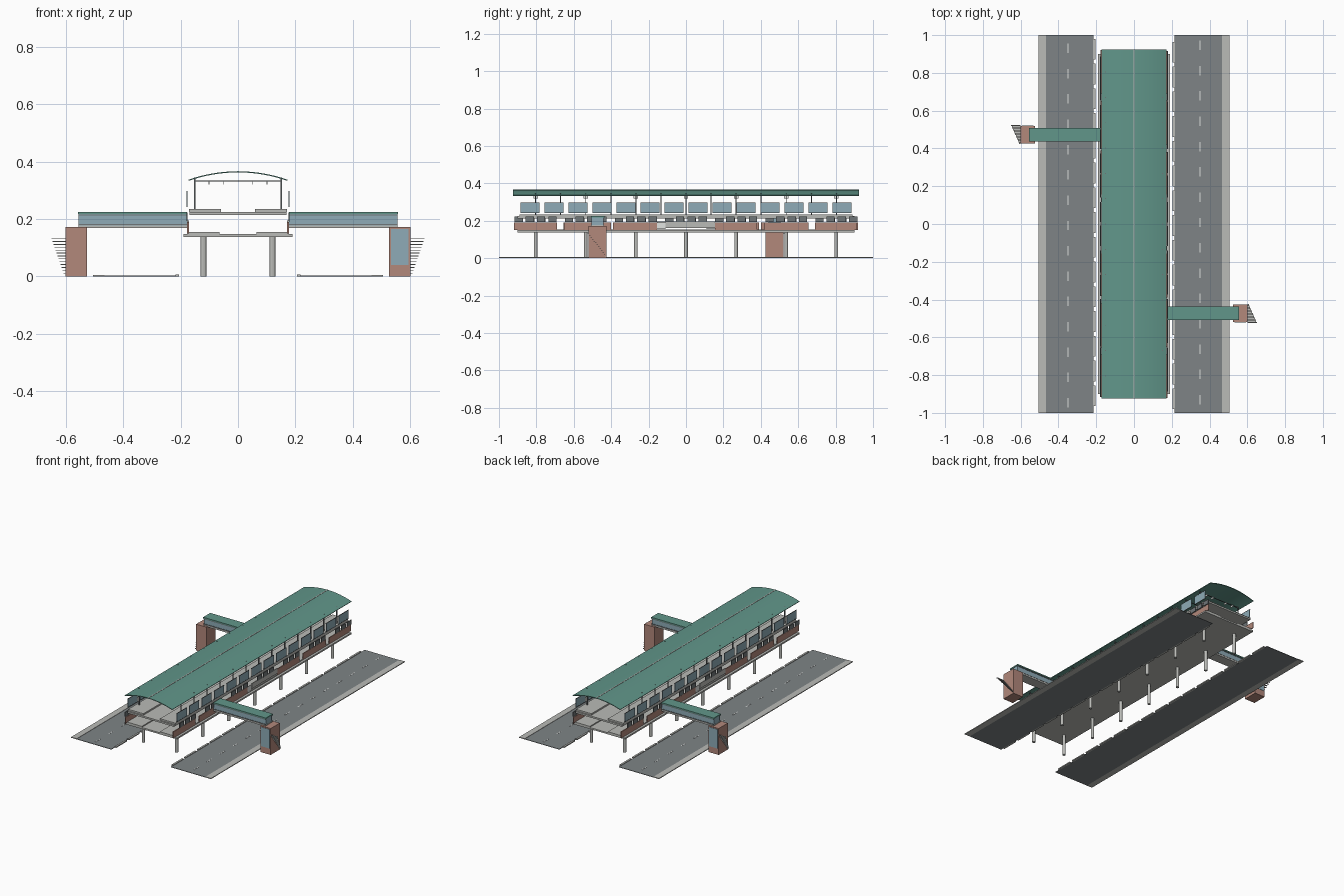
import bpy, bmesh, math
from mathutils import Matrix

if "Cube" in bpy.data.objects:
    bpy.data.objects.remove(bpy.data.objects["Cube"])


def srgb(c):
    return tuple(((v / 255 + 0.055) / 1.055) ** 2.4 for v in c) + (1.0,)


def material(name, rgb):
    m = bpy.data.materials.new(name)
    m.diffuse_color = srgb(rgb)
    m.use_nodes = True
    m.node_tree.nodes["Principled BSDF"].inputs["Base Color"].default_value = m.diffuse_color
    return m


GREEN = material("roof green", (97, 150, 138))
BRICK = material("brick", (178, 136, 123))
GLASS = material("blue glass", (142, 171, 183))
ASPHALT = material("asphalt", (126, 132, 134))
CONCRETE = material("concrete", (186, 187, 183))
STEEL = material("steel grey", (112, 118, 120))
WHITE = material("white paint", (225, 227, 225))


def finish(name, bm, mat):
    bmesh.ops.recalc_face_normals(bm, faces=bm.faces)
    mesh = bpy.data.meshes.new(name)
    bm.to_mesh(mesh)
    bm.free()
    mesh.materials.append(mat)
    ob = bpy.data.objects.new(name, mesh)
    bpy.context.collection.objects.link(ob)
    return ob


def boxes(name, mat, items, turned=False):
    """Boxes as (x0, x1, y0, y1, z0, z1); turned adds the half-turn copy."""
    bm = bmesh.new()
    for x0, x1, y0, y1, z0, z1 in items:
        m = Matrix.Translation(((x0 + x1) / 2, (y0 + y1) / 2, (z0 + z1) / 2))
        m = m @ Matrix.Diagonal((x1 - x0, y1 - y0, z1 - z0, 1))
        bmesh.ops.create_cube(bm, size=1, matrix=m)
        if turned:
            bmesh.ops.create_cube(bm, size=1, matrix=Matrix.Rotation(math.pi, 4, 'Z') @ m)
    return finish(name, bm, mat)


# Roads on both sides, with footpath, kerb and centre dashes
boxes("road", ASPHALT, [(0.215, 0.465, -1, 1, 0, 0.003)], True)
boxes("footpath", CONCRETE, [(0.465, 0.505, -1, 1, 0, 0.005)], True)
boxes("kerb", CONCRETE, [(0.205, 0.217, -0.98 + 0.131 * i, -0.87 + 0.131 * i, 0, 0.007)
                         for i in range(15)], True)
boxes("lane_dashes", WHITE, [(0.3475, 0.3525, -0.955 + 0.134 * i, -0.905 + 0.134 * i, 0.003, 0.004)
                             for i in range(15)], True)

# Round columns and lower deck
bm = bmesh.new()
for i in range(-3, 4):
    for x in (-0.12, 0.12):
        bmesh.ops.create_cone(bm, cap_ends=True, segments=12, radius1=0.01, radius2=0.01,
                              depth=0.14, matrix=Matrix.Translation((x, 0.268 * i, 0.07)))
finish("columns", bm, CONCRETE)
boxes("lower_deck", CONCRETE, [(-0.19, 0.19, -0.9, 0.9, 0.137, 0.147)])
boxes("lower_walkway", CONCRETE, [(0.065, 0.175, -0.9, 0.9, 0.147, 0.154)], True)

# Brick parapets with a plain panel in the middle gap
boxes("brick_parapet", BRICK, [(0.171, 0.177, y, y + w, 0.15, 0.19) for y, w in
                               ((-0.92, 0.23), (-0.65, 0.25), (-0.39, 0.235),
                                (0.155, 0.225), (0.42, 0.235), (0.69, 0.225))], True)
boxes("middle_panel", CONCRETE, [(0.171, 0.177, -0.11, 0.155, 0.162, 0.195)], True)
boxes("middle_rail", WHITE, [(0.172, 0.176, -0.155, -0.11, 0.155, 0.19)], True)

# Lower screens, three panes per bay
boxes("lower_screens", STEEL,
      [(0.175, 0.18, c + 0.061 * k - 0.022, c + 0.061 * k + 0.022, 0.193, 0.222)
       for c in (-0.775 + 0.268 * i for i in range(7)) for k in (-1, 0, 1)], True)

# Upper deck with raised platforms
boxes("upper_deck", CONCRETE, [(-0.168, 0.168, -0.9, 0.9, 0.213, 0.224)])
boxes("platform", CONCRETE, [(0.06, 0.17, -0.89, 0.89, 0.224, 0.234)], True)

# Upper windows
boxes("upper_windows", GLASS, [(0.176, 0.179, 0.1283 * i - 0.05, 0.1283 * i + 0.05, 0.244, 0.295)
                               for i in (k - 6.5 for k in range(14))], True)
boxes("window_frames", STEEL, [(0.1755, 0.1795, 0.1283 * i - 0.052, 0.1283 * i + 0.052, z, z + 0.003)
                               for i in (k - 6.5 for k in range(14)) for z in (0.241, 0.295)], True)

# Roof posts, tie beams and hanging lamps
frames = [0.134 * i for i in range(-6, 7)]
boxes("roof_posts", STEEL, [(0.148, 0.153, y - 0.0025, y + 0.0025, 0.234, 0.345) for y in frames], True)
boxes("tie_beams", STEEL, [(-0.15, 0.15, y - 0.0025, y + 0.0025, 0.331, 0.334) for y in frames])
boxes("hanging_lamps", WHITE, [(x, x + 0.003, y - 0.012, y + 0.012, 0.32, 0.331)
                               for y in frames[::2] for x in (0.05, 0.1)], True)

# Arched roof: circular arc profile swept along y
HALF, RISE, EDGE = 0.171, 0.029, 0.333
R = (HALF ** 2 + RISE ** 2) / (2 * RISE)
ANG = math.asin(HALF / R)


def arc(radius, n=16):
    return [(radius * math.sin(ANG * (2 * i / n - 1)),
             EDGE + RISE - R + radius * math.cos(ANG * (2 * i / n - 1))) for i in range(n + 1)]


bm = bmesh.new()
profile = arc(R) + arc(R + 0.004)[::-1]
ends = [[bm.verts.new((x, y, z)) for x, z in profile] for y in (-0.925, 0.925)]
count = len(profile)
for i in range(count):
    j = (i + 1) % count
    bm.faces.new((ends[0][i], ends[0][j], ends[1][j], ends[1][i]))
for ring in ends:
    for i in range(16):
        bm.faces.new((ring[i], ring[i + 1], ring[count - 2 - i], ring[count - 1 - i]))
roof = finish("arched_roof", bm, GREEN)
bpy.context.view_layer.objects.active = roof
roof.select_set(True)
bpy.ops.object.shade_smooth_by_angle()
boxes("roof_ridge", CONCRETE, [(-0.003, 0.003, -0.925, 0.925, 0.365, 0.3675)])

# Footbridges to the side towers
X0, X1, Y0, Y1 = 0.178, 0.555, -0.507, -0.438
boxes("bridge_floor", CONCRETE, [(X0, X1, Y0, Y1, 0.168, 0.178)], True)
boxes("bridge_glass", GLASS, [(X0, X1, Y0 + 0.002, Y0 + 0.005, 0.178, 0.217),
                              (X0, X1, Y1 - 0.005, Y1 - 0.002, 0.178, 0.217),
                              (X1 - 0.004, X1 - 0.001, Y0 + 0.005, Y1 - 0.005, 0.178, 0.217)], True)
boxes("bridge_rails", STEEL, [(X0, X1, y, y + 0.003, z, z + 0.004)
                              for y in (Y0, Y1 - 0.003) for z in (0.179, 0.212)], True)
boxes("bridge_roof", GREEN, [(X0, X1 + 0.002, Y0 - 0.002, Y1 + 0.002, 0.217, 0.225)], True)

# Brick towers with a glass front
boxes("tower", BRICK, [(0.525, 0.6, -0.52, -0.425, 0, 0.172)], True)
boxes("tower_glass", GLASS, [(0.532, 0.594, -0.522, -0.518, 0.04, 0.165)], True)

# Open stair treads that widen towards the top
boxes("stair_treads", CONCRETE,
      [(0.6, 0.608 + 0.0035 * i, -0.424 - 0.0078 * (i + 1), -0.424 - 0.0078 * i,
        0.01 + 0.01 * i, 0.0125 + 0.01 * i) for i in range(13)], True)
